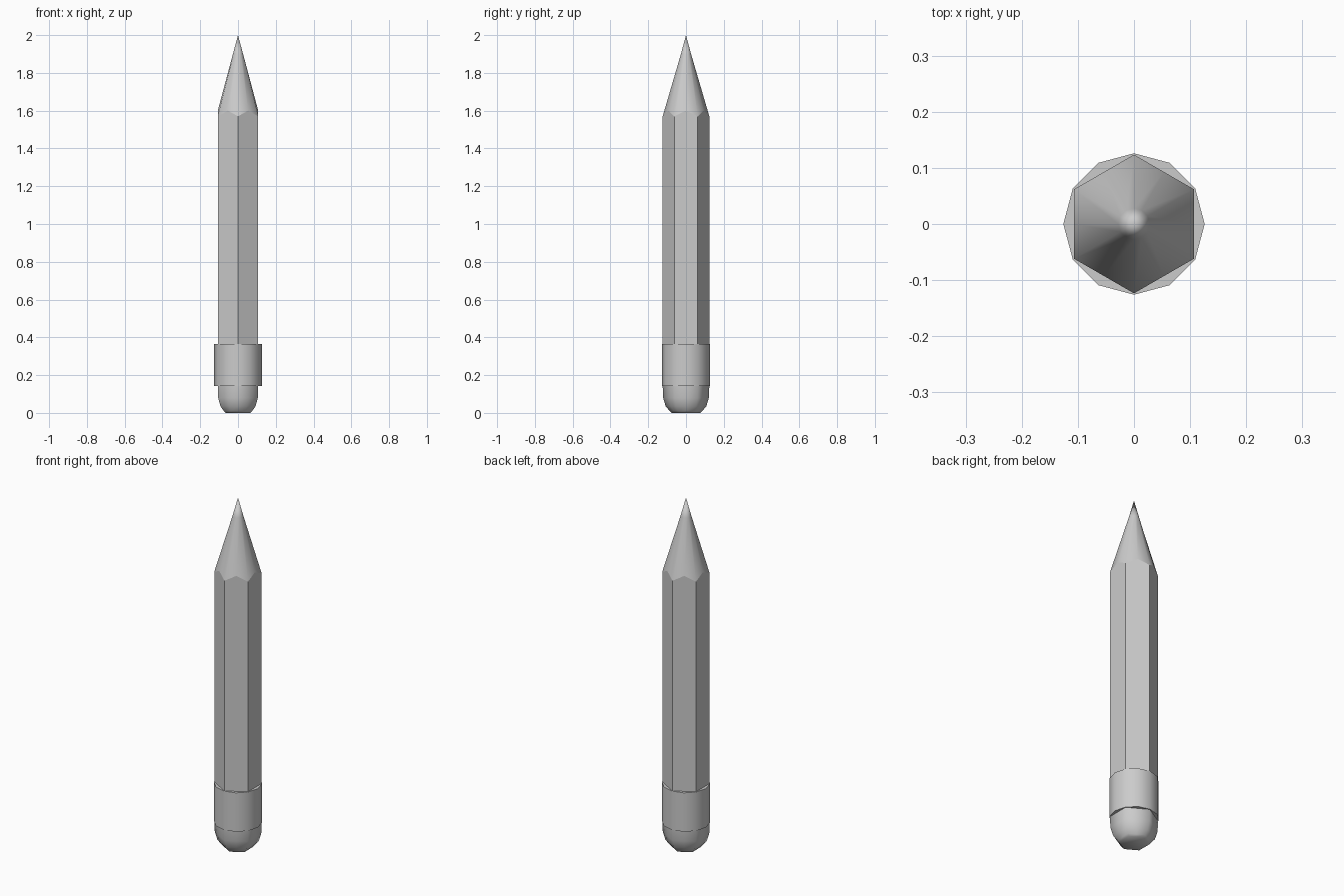
import bpy
import bmesh
from math import sin, cos, pi, radians

if "Cube" in bpy.data.objects:
    bpy.data.objects.remove(bpy.data.objects["Cube"])

N = 12
FLAT = 0.107                      # centre to flat side
CORNER = FLAT / cos(pi / 6)       # centre to hexagon corner


def hex_ring(scale, z, scallop=0.0):
    """Hexagon with 12 points; odd points are the corners."""
    pts = []
    for i in range(N):
        a = i * pi / 6
        r = (CORNER if i % 2 else FLAT) * scale
        pts.append((r * cos(a), r * sin(a), z + (0 if i % 2 else scallop)))
    return pts


def round_ring(r, z):
    return [(r * cos(i * pi / 6), r * sin(i * pi / 6), z) for i in range(N)]


def loft(name, rings, bottom=False, apex=None, angle=40):
    bm = bmesh.new()
    rows = [[bm.verts.new(p) for p in ring] for ring in rings]
    for lo, hi in zip(rows, rows[1:]):
        for i in range(N):
            j = (i + 1) % N
            bm.faces.new((lo[i], lo[j], hi[j], hi[i]))
    if bottom:
        bm.faces.new(rows[0][::-1])
    if apex is not None:
        tip = bm.verts.new((0, 0, apex))
        for i in range(N):
            bm.faces.new((rows[-1][i], rows[-1][(i + 1) % N], tip))
    mesh = bpy.data.meshes.new(name)
    bm.to_mesh(mesh)
    bm.free()
    ob = bpy.data.objects.new(name, mesh)
    bpy.context.collection.objects.link(ob)
    bpy.ops.object.select_all(action='DESELECT')
    ob.select_set(True)
    bpy.context.view_layer.objects.active = ob
    bpy.ops.object.shade_smooth_by_angle(angle=radians(angle))
    return ob


# Rounded eraser
loft("eraser", [hex_ring(0.62, 0.0), hex_ring(0.70, 0.01), hex_ring(0.87, 0.035),
                hex_ring(0.98, 0.08), hex_ring(1, 0.143)], bottom=True, angle=80)

# Metal sleeve, with flat rims running in to the hexagonal body
loft("ferrule", [hex_ring(1, 0.143), round_ring(0.126, 0.143),
                 round_ring(0.126, 0.366), hex_ring(1, 0.366)])

# Hexagonal shaft with scalloped sharpened edge
loft("shaft", [hex_ring(1, 0.366), hex_ring(1, 1.57, 0.03)])

# Sharpened wood cone and point
loft("sharpened_tip", [hex_ring(1, 1.57, 0.03), round_ring(0.028, 1.896)],
     apex=2.0, angle=80)
